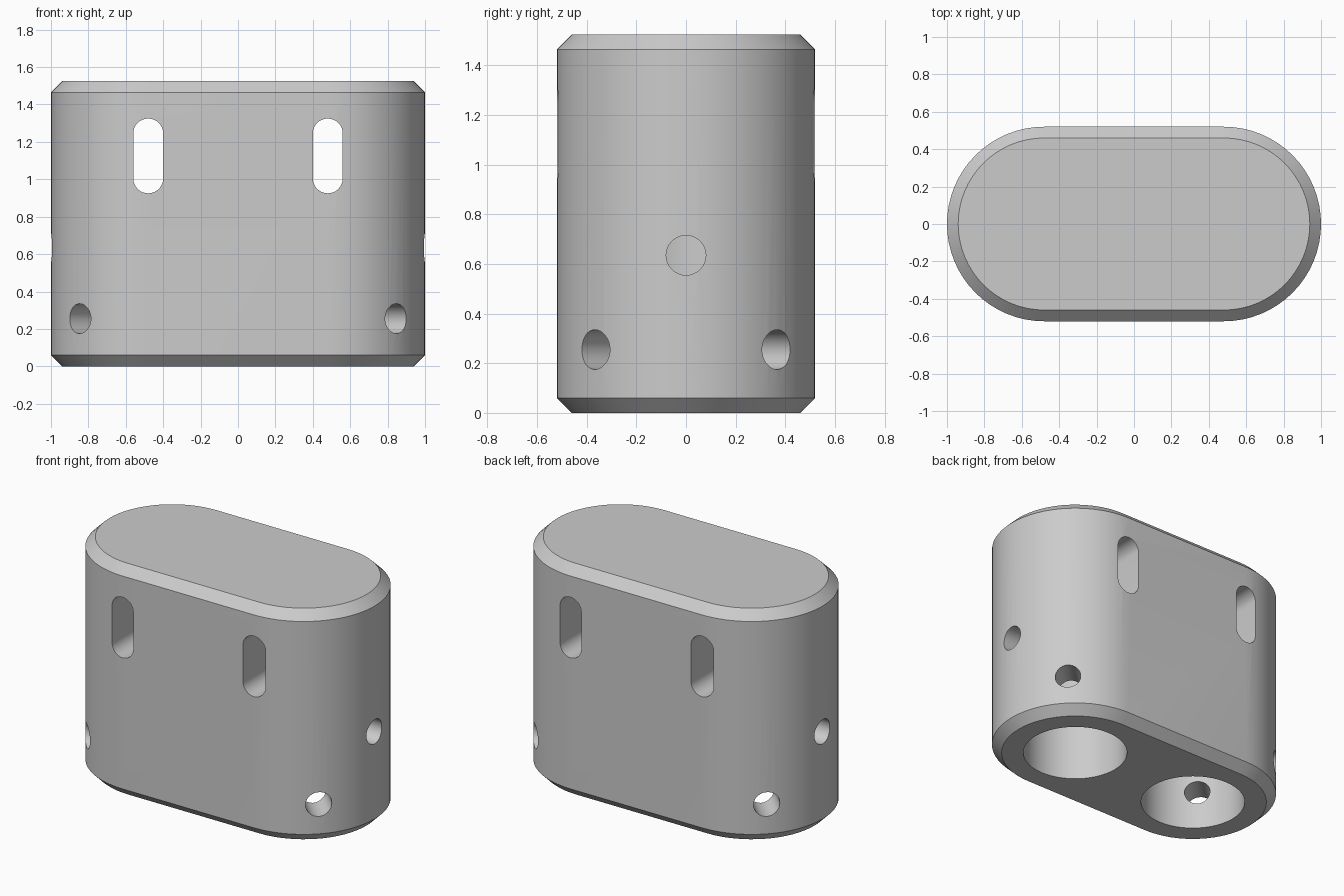
import bpy
import bmesh
from math import sin, cos, pi, radians
from mathutils import Matrix

if "Cube" in bpy.data.objects:
    bpy.data.objects.remove(bpy.data.objects["Cube"])

CENTRE_X = 0.48       # axis of each rounded end
RADIUS = 0.52
HEIGHT = 1.525
CHAMFER = 0.06
SOCKET_RADIUS = 0.324
SOCKET_DEPTH = 0.8
HOLE_RADIUS = 0.08

grey = bpy.data.materials.new("light_grey")
grey.use_nodes = True
colour = (0.6, 0.6, 0.6, 1)
grey.diffuse_color = colour
grey.node_tree.nodes["Principled BSDF"].inputs["Base Color"].default_value = colour


def outline(half_length, radius, steps):
    """Rounded slot outline; a plain circle when half_length is zero."""
    points = []
    for side, start in ((1, -pi / 2), (-1, pi / 2)):
        last = steps + 1 if half_length else steps
        for i in range(last):
            a = start + pi * i / steps
            points.append((side * half_length + radius * cos(a), radius * sin(a)))
    return points


def loft(name, half_length, levels, steps=32, matrix=Matrix()):
    """Closed solid through (z, radius) levels."""
    bm = bmesh.new()
    rings = [[bm.verts.new((x, y, z)) for x, y in outline(half_length, r, steps)]
             for z, r in levels]
    n = len(rings[0])
    for low, high in zip(rings, rings[1:]):
        for i in range(n):
            j = (i + 1) % n
            bm.faces.new((low[i], low[j], high[j], high[i]))
    bm.faces.new(rings[0][::-1])
    bm.faces.new(rings[-1])
    bm.transform(matrix)
    mesh = bpy.data.meshes.new(name)
    bm.to_mesh(mesh)
    bm.free()
    mesh.materials.append(grey)
    obj = bpy.data.objects.new(name, mesh)
    bpy.context.collection.objects.link(obj)
    return obj


# Chamfered body
body = loft("body", CENTRE_X, [(0, RADIUS - CHAMFER), (CHAMFER, RADIUS),
                               (HEIGHT - CHAMFER, RADIUS), (HEIGHT, RADIUS - CHAMFER)])

cutters = []
upright = Matrix(((0, 1, 0, 0), (0, 0, 1, 0), (1, 0, 0, 0), (0, 0, 0, 1)))
for side in (1, -1):
    x = side * CENTRE_X
    # Blind round socket in the underside
    cutters.append(loft("socket_cutter", 0, [(-0.1, SOCKET_RADIUS), (SOCKET_DEPTH, SOCKET_RADIUS)],
                        matrix=Matrix.Translation((x, 0, 0))))
    # Upright slot from front to back
    cutters.append(loft("slot_cutter", 0.12, [(-0.8, HOLE_RADIUS), (0.8, HOLE_RADIUS)], 16,
                        Matrix.Translation((x, 0, 1.125)) @ upright))
    # Radial screw holes: two diagonal low ones and one at the end
    for angle, z in ((45, 0.255), (-45, 0.255), (0, 0.635)):
        turn = radians(angle if side > 0 else 180 - angle)
        place = (Matrix.Translation((x, 0, z)) @ Matrix.Rotation(turn, 4, 'Z')
                 @ Matrix.Rotation(pi / 2, 4, 'Y'))
        cutters.append(loft("hole_cutter", 0, [(0.05, HOLE_RADIUS), (0.7, HOLE_RADIUS)], 16, place))

# Cut all openings, then discard the cutters
bpy.ops.object.select_all(action='DESELECT')
bpy.context.view_layer.objects.active = body
body.select_set(True)
for cutter in cutters:
    cut = body.modifiers.new("cut", 'BOOLEAN')
    cut.operation = 'DIFFERENCE'
    cut.solver = 'EXACT'
    cut.object = cutter
    bpy.ops.object.modifier_apply(modifier=cut.name)
    bpy.data.objects.remove(cutter)

bpy.ops.object.shade_smooth_by_angle(angle=radians(30))
